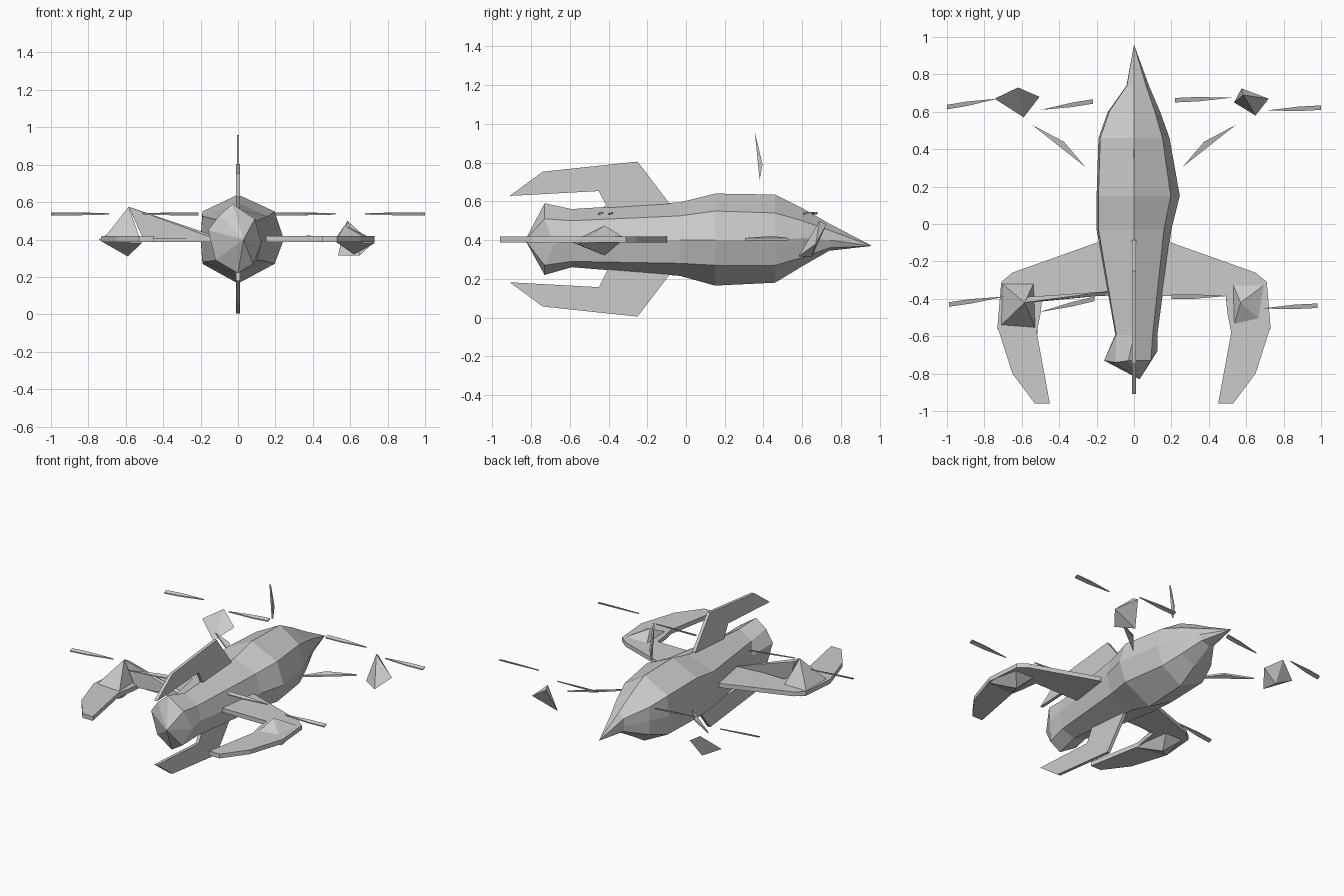
import bpy, bmesh
from mathutils import Vector


def finish(name, bm):
    bmesh.ops.recalc_face_normals(bm, faces=bm.faces)
    me = bpy.data.meshes.new(name)
    bm.to_mesh(me)
    bm.free()
    ob = bpy.data.objects.new(name, me)
    bpy.context.collection.objects.link(ob)
    return ob


def hull(name, pts):
    bm = bmesh.new()
    for p in pts:
        bm.verts.new(p)
    res = bmesh.ops.convex_hull(bm, input=bm.verts)
    junk = [g for g in res["geom_interior"] if isinstance(g, bmesh.types.BMVert)]
    if junk:
        bmesh.ops.delete(bm, geom=junk, context='VERTS')
    return finish(name, bm)


def plate(name, pts, offset):
    """Flat outline extruded symmetrically by an offset vector."""
    bm = bmesh.new()
    off = Vector(offset)
    face = bm.faces.new([bm.verts.new(Vector(p) - off / 2) for p in pts])
    ext = bmesh.ops.extrude_face_region(bm, geom=[face])
    for v in ext["geom"]:
        if isinstance(v, bmesh.types.BMVert):
            v.co += off
    return finish(name, bm)


def loft(name, rings, start, end):
    """Bridge rings of points, closing each end to a tip."""
    bm = bmesh.new()
    loops = [[bm.verts.new(p) for p in r] for r in rings]
    n = len(loops[0])
    for a, b in zip(loops, loops[1:]):
        for i in range(n):
            j = (i + 1) % n
            bm.faces.new((a[i], a[j], b[j], b[i]))
    for ring, tip in ((loops[0], start), (loops[-1], end)):
        t = bm.verts.new(tip)
        for i in range(n):
            bm.faces.new((ring[i], ring[(i + 1) % n], t))
    return finish(name, bm)


# Fuselage: y, left, right, top, shoulder, side, lower, bottom heights
sections = [
    (-0.59, 0.10, 0.125, 0.56, 0.50, 0.40, 0.29, 0.26),
    (-0.03, 0.20, 0.20, 0.595, 0.525, 0.40, 0.28, 0.215),
    (0.15, 0.20, 0.245, 0.64, 0.55, 0.40, 0.27, 0.165),
    (0.46, 0.19, 0.19, 0.635, 0.54, 0.40, 0.27, 0.18),
    (0.60, 0.14, 0.14, 0.565, 0.50, 0.41, 0.31, 0.265),
    (0.74, 0.04, 0.08, 0.485, 0.45, 0.40, 0.36, 0.345),
]
rings = [[(-0.16, -0.73, 0.45), (-0.10, -0.74, 0.53), (-0.03, -0.73, 0.59), (0.09, -0.73, 0.51),
          (0.125, -0.68, 0.38), (0.08, -0.73, 0.27), (0, -0.73, 0.22), (-0.12, -0.72, 0.29)]]
for y, l, r, t, sh, sd, lo, b in sections:
    rings.append([(-l, y, sd), (-l * 0.95, y, sh), (0, y, t), (r * 0.8, y, sh),
                  (r, y, sd), (r * 0.8, y, lo), (0, y, b), (-l * 0.95, y, lo)])
loft("fuselage", rings, (0.03, -0.83, 0.40), (0, 0.96, 0.37))

# Side wings, hooked forward
wing = [(0.13, -0.09), (0.20, -0.10), (0.65, -0.26), (0.71, -0.31), (0.73, -0.55), (0.65, -0.80),
        (0.53, -0.96), (0.45, -0.96), (0.52, -0.58), (0.50, -0.48), (0.49, -0.385), (0.10, -0.385)]
for s, side in ((-1, "left"), (1, "right")):
    plate("wing_" + side, [(s * x, y, 0.403) for x, y in wing], (0, 0, 0.03))

# Upper and lower fins
fin = [(-0.06, 0.14), (-0.09, 0.19), (-0.25, 0.40), (-0.74, 0.348), (-0.91, 0.223),
       (-0.45, 0.248), (-0.40, 0.15), (-0.38, 0.10)]
for s, side in ((-1, "lower"), (1, "upper")):
    plate("fin_" + side, [(0, y, 0.405 + s * z) for y, z in fin], (0.022, 0, 0))

# Front motor pods on the wings
hull("front_pod_right", [(0.525, -0.315, 0.41), (0.71, -0.315, 0.41), (0.73, -0.56, 0.38),
                         (0.52, -0.59, 0.39), (0.57, -0.42, 0.475), (0.62, -0.42, 0.32)])
hull("front_pod_left", [(-0.535, -0.315, 0.41), (-0.71, -0.315, 0.41), (-0.73, -0.56, 0.39),
                        (-0.515, -0.585, 0.38), (-0.585, -0.42, 0.575), (-0.59, -0.42, 0.31)])
hull("pod_fillet_left", [(-0.585, -0.42, 0.575), (-0.505, -0.415, 0.40), (-0.14, -0.38, 0.41),
                         (-0.57, -0.39, 0.56), (-0.14, -0.36, 0.425)])

# Rear floating pods
hull("rear_pod_right", [(0.575, 0.725, 0.48), (0.72, 0.67, 0.38), (0.65, 0.58, 0.315),
                        (0.535, 0.65, 0.315), (0.585, 0.69, 0.50)])
hull("rear_pod_left", [(-0.745, 0.67, 0.40), (-0.62, 0.73, 0.48), (-0.505, 0.68, 0.40),
                       (-0.59, 0.57, 0.325), (-0.60, 0.68, 0.32)])

# Thin stay blades around the tail
for s, side in ((-1, "left"), (1, "right")):
    plate("stay_" + side, [(s * 0.26, 0.305, 0.405), (s * 0.545, 0.53, 0.405),
                           (s * 0.375, 0.44, 0.415)], (0, 0, 0.012))
plate("stay_top", [(0, 0.38, 0.71), (0, 0.395, 0.79), (0, 0.355, 0.96)], (0.012, 0, 0))

# Propeller blades: inner and outer ends
blades = [(-1.0, 0.625, -0.73, 0.67), (-0.50, 0.61, -0.22, 0.655),
          (0.22, 0.662, 0.52, 0.675), (0.71, 0.607, 1.0, 0.622),
          (-0.99, -0.43, -0.69, -0.388), (-0.51, -0.472, -0.21, -0.40),
          (0.20, -0.39, 0.50, -0.385), (0.68, -0.452, 0.98, -0.437)]
for i, (x0, y0, x1, y1) in enumerate(blades):
    a, b = Vector((x0, y0, 0.537)), Vector((x1, y1, 0.537))
    # the wide end is the outer one on the left blade, the right one otherwise
    wide, thin = (a, b) if i % 2 == 0 and x0 < 0 or i in (2, 6) else (b, a)
    d = thin - wide
    w = Vector((0, 0.012, 0.004))
    plate("propeller_blade", [wide - w, wide + d * 0.4 - w, thin, wide + d * 0.4 + w, wide + w],
          (0, 0, 0.008))
